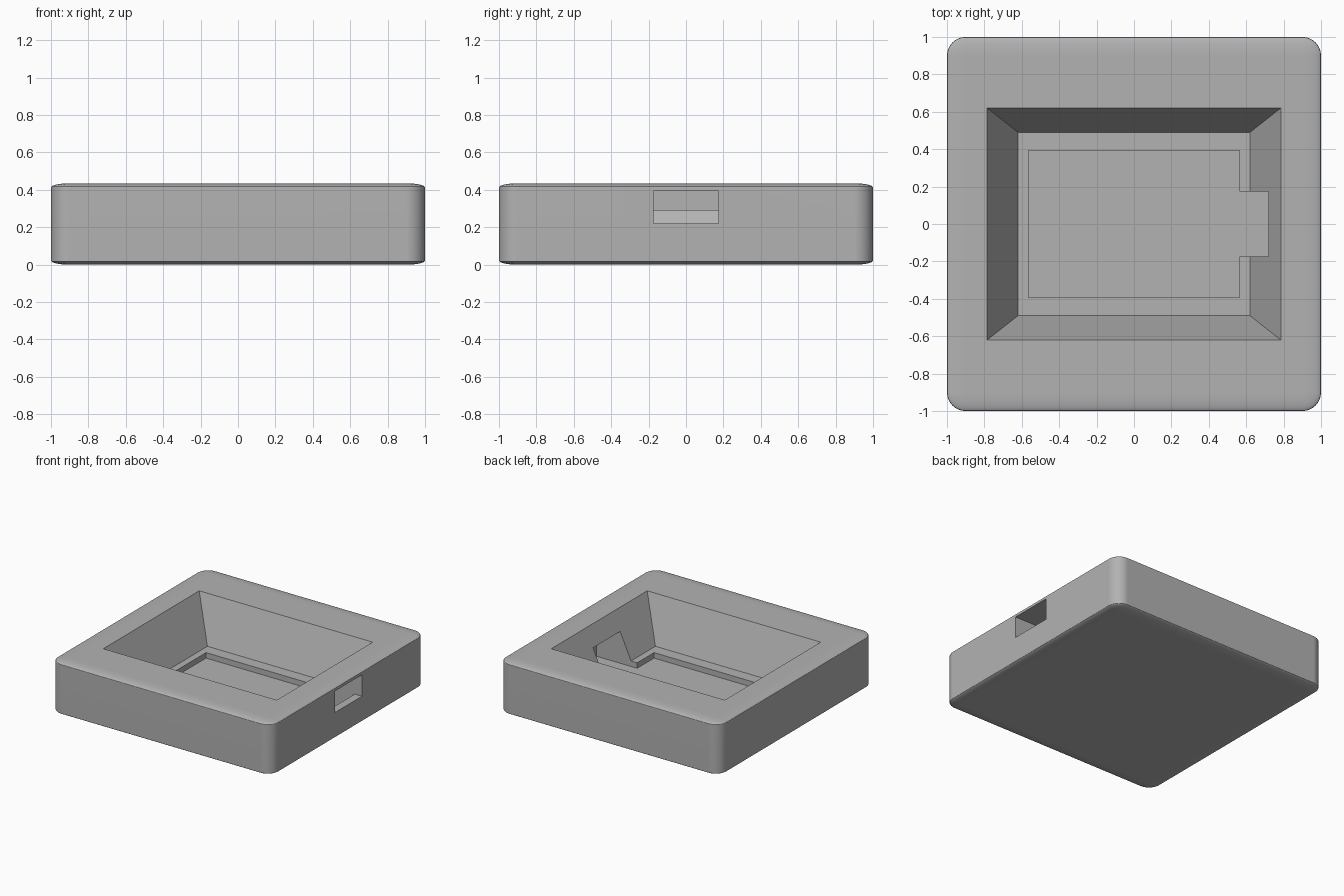
import bpy, bmesh

if "Cube" in bpy.data.objects:
    bpy.data.objects.remove(bpy.data.objects["Cube"], do_unlink=True)

HEIGHT = 0.435
LEDGE_Z = 0.075
FLOOR_Z = 0.03

grey = bpy.data.materials.new("plain grey")
grey.use_nodes = True
colour = (0.45, 0.45, 0.45, 1)
grey.diffuse_color = colour
grey.node_tree.nodes["Principled BSDF"].inputs["Base Color"].default_value = colour


def add_object(name, bm):
    bmesh.ops.recalc_face_normals(bm, faces=bm.faces)
    mesh = bpy.data.meshes.new(name)
    bm.to_mesh(mesh)
    bm.free()
    mesh.materials.append(grey)
    obj = bpy.data.objects.new(name, mesh)
    bpy.context.collection.objects.link(obj)
    return obj


def box(name, x, y, z):
    """Box from (low, high) ranges on each axis."""
    bm = bmesh.new()
    bmesh.ops.create_cube(bm, size=1)
    for v in bm.verts:
        v.co = [r[0] if c < 0 else r[1] for c, r in zip(v.co, (x, y, z))]
    return add_object(name, bm)


def basin(name, bottom, top, z0, z1, over=0.2):
    """Tapered cutter whose slope continues past the rim."""
    bm = bmesh.new()
    bmesh.ops.create_cube(bm, size=2)
    for v in bm.verts:
        t = 0 if v.co.z < 0 else 1 + over
        v.co.x *= bottom[0] + (top[0] - bottom[0]) * t
        v.co.y *= bottom[1] + (top[1] - bottom[1]) * t
        v.co.z = z0 + (z1 - z0) * t
    return add_object(name, bm)


# Rounded body: wide fillets in plan, squashed in height
bm = bmesh.new()
bmesh.ops.create_cube(bm, size=2)
bmesh.ops.bevel(bm, geom=bm.edges[:], offset=0.1, segments=8, profile=0.5, affect='EDGES')
for v in bm.verts:
    v.co.z = (v.co.z + 1) * HEIGHT / 2
tray = add_object("tray_body", bm)

# Sloped basin, sunken floor, cable channel and side socket
cutters = [
    basin("basin_cutter", (0.62, 0.49), (0.785, 0.62), LEDGE_Z, HEIGHT),
    box("floor_recess_cutter", (-0.565, 0.565), (-0.393, 0.393), (FLOOR_Z, 0.2)),
    box("channel_cutter", (0.5, 0.935), (-0.175, 0.175), (FLOOR_Z, 0.29)),
    box("socket_cutter", (0.8, 1.1), (-0.175, 0.175), (0.22, 0.395)),
]
bpy.ops.object.select_all(action='DESELECT')
bpy.context.view_layer.objects.active = tray
tray.select_set(True)
for cutter in cutters:
    cutter.hide_render = True
    cut = tray.modifiers.new(cutter.name, 'BOOLEAN')
    cut.operation = 'DIFFERENCE'
    cut.solver = 'EXACT'
    cut.object = cutter
    bpy.ops.object.modifier_apply(modifier=cut.name)
for cutter in cutters:
    bpy.data.objects.remove(cutter, do_unlink=True)

# Smooth fillets, crisp cut edges, flat large faces
bpy.ops.object.shade_smooth_by_angle(angle=0.5)
weighted = tray.modifiers.new("flat_faces", 'WEIGHTED_NORMAL')
weighted.keep_sharp = True
